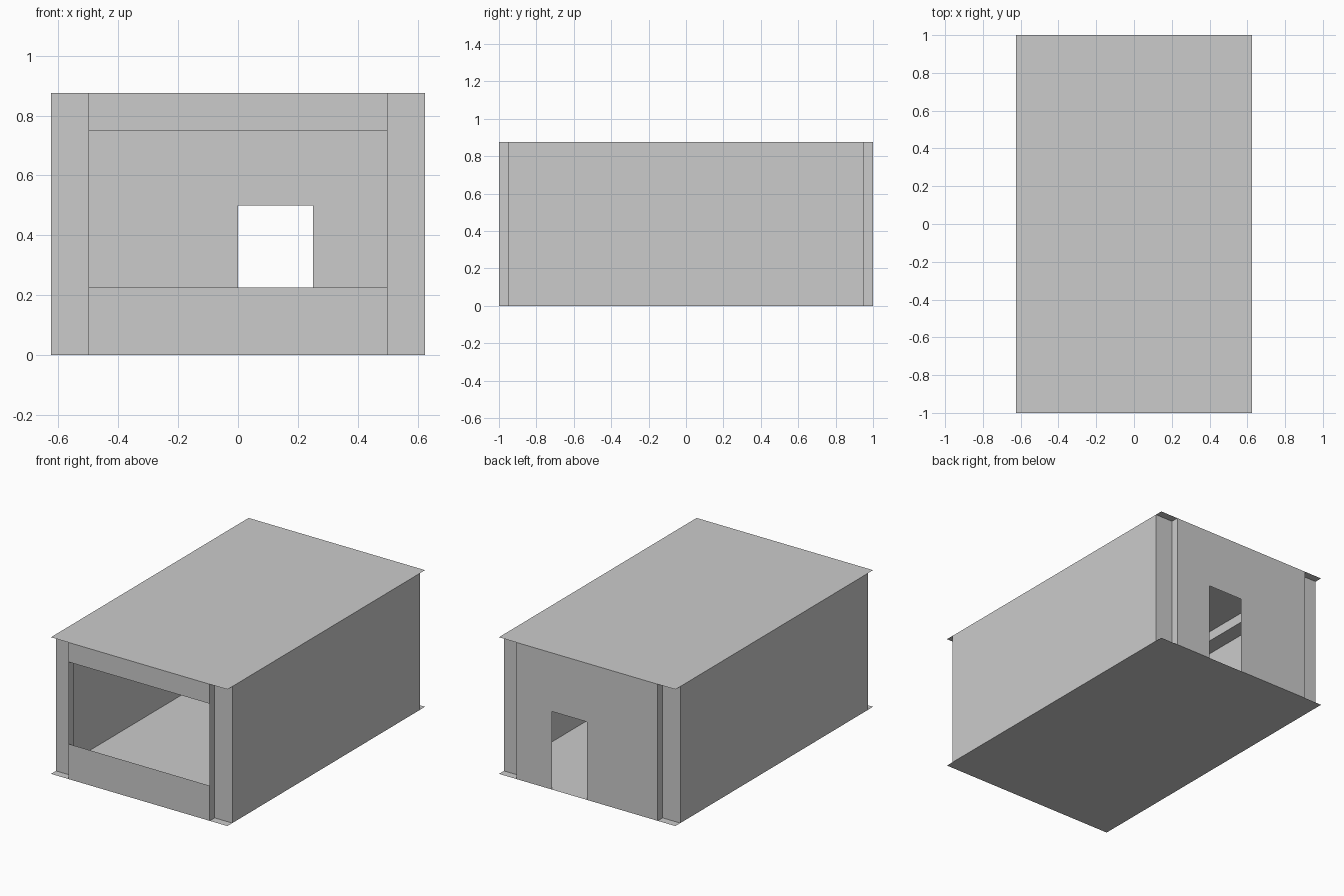
import bpy
import bmesh
from mathutils import Vector

cube = bpy.data.objects.get("Cube")
if cube:
    bpy.data.objects.remove(cube, do_unlink=True)

grey = bpy.data.materials.new("plain_grey")
grey.use_nodes = True
grey.diffuse_color = (0.6, 0.6, 0.6, 1)
grey.node_tree.nodes["Principled BSDF"].inputs["Base Color"].default_value = (0.6, 0.6, 0.6, 1)

W, D, H = 0.625, 1.0, 0.875      # half width, half depth, height
PX, RY = 0.5, 0.95               # end panel half width, recessed corner line
SILL, LINTEL, DOOR_H, DOOR_W = 0.225, 0.75, 0.5, 0.25


def finish(name, bm):
    mesh = bpy.data.meshes.new(name)
    bm.to_mesh(mesh)
    bm.free()
    mesh.materials.append(grey)
    obj = bpy.data.objects.new(name, mesh)
    bpy.context.collection.objects.link(obj)
    return obj


def sheet(name, corner, u, v):
    """Flat rectangle spanned by u and v; faces along u x v."""
    bm = bmesh.new()
    c, u, v = Vector(corner), Vector(u), Vector(v)
    bm.faces.new([bm.verts.new(p) for p in (c, c + u, c + u + v, c + v)])
    return finish(name, bm)


def wall(name, path, z0=0.0, z1=H):
    """Upright wall following a plan path, outside on the path's right."""
    bm = bmesh.new()
    low = [bm.verts.new((x, y, z0)) for x, y in path]
    high = [bm.verts.new((x, y, z1)) for x, y in path]
    for i in range(len(path) - 1):
        bm.faces.new((low[i], low[i + 1], high[i + 1], high[i]))
    return finish(name, bm)


# Floor and roof slabs
sheet("floor", (-W, D, 0), (2 * W, 0, 0), (0, -2 * D, 0))
sheet("roof", (-W, -D, H), (2 * W, 0, 0), (0, 2 * D, 0))

# Side walls with their recessed corners, and the ceiling edge beams
for side, s in (("left", 1), ("right", -1)):
    path = [(s * PX, -D), (s * PX, -RY), (s * W, -RY),
            (s * W, RY), (s * PX, RY), (s * PX, D)]
    wall(side + "_side_wall", path if s > 0 else path[::-1])
    inner, drop = W - 0.1, H - 0.0625
    wall(side + "_beam_face", [(s * inner, s * RY), (s * inner, -s * RY)], drop, H)
    x0 = min(s * inner, s * W)
    sheet(side + "_beam_underside", (x0, RY, drop), (0.1, 0, 0), (0, -2 * RY, 0))

# Front end: low sill and lintel around the wide opening
wall("front_sill", [(-PX, -D), (PX, -D)], 0, SILL)
wall("front_lintel", [(-PX, -D), (PX, -D)], LINTEL, H)

# Back end: panel with the doorway
wall("back_panel_left", [(PX, D), (DOOR_W, D)])
wall("back_panel_right", [(0, D), (-PX, D)])
wall("back_door_header", [(DOOR_W, D), (0, D)], DOOR_H, H)
